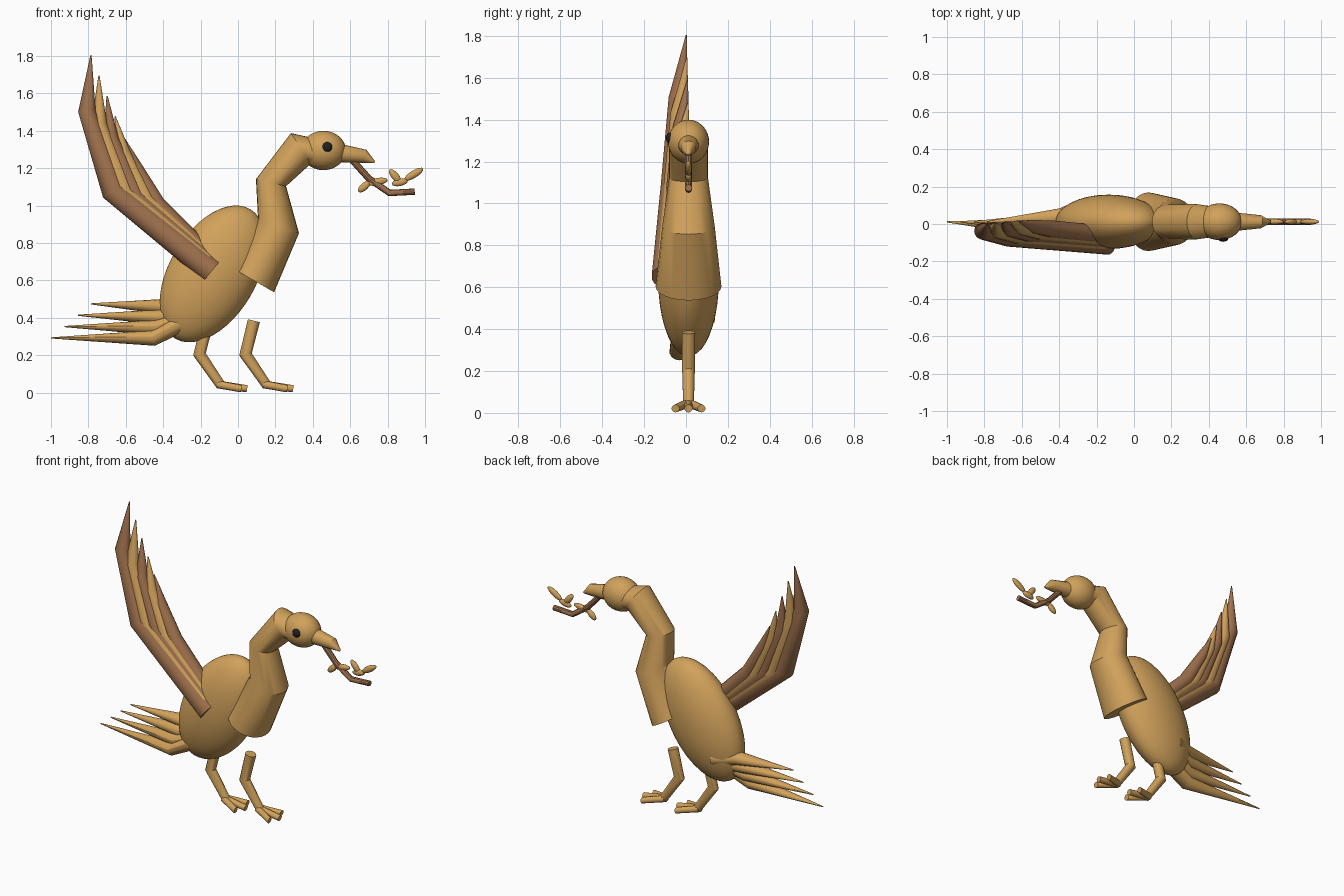
import bpy, bmesh, math
from mathutils import Vector, Matrix

if "Cube" in bpy.data.objects:
    bpy.data.objects.remove(bpy.data.objects["Cube"])

Y0 = 0.012  # middle plane of the bird


def material(name, rgb):
    m = bpy.data.materials.new(name)
    m.diffuse_color = (*rgb, 1)
    m.use_nodes = True
    m.node_tree.nodes["Principled BSDF"].inputs["Base Color"].default_value = m.diffuse_color
    return m


TAN = material("tan", (0.64, 0.36, 0.105))
BROWN = material("brown", (0.35, 0.165, 0.075))
BLACK = material("black", (0.015, 0.015, 0.017))


def finish(bm, name, mat, angle=30):
    bmesh.ops.recalc_face_normals(bm, faces=bm.faces)
    me = bpy.data.meshes.new(name)
    bm.to_mesh(me)
    bm.free()
    me.materials.append(mat)
    ob = bpy.data.objects.new(name, me)
    bpy.context.collection.objects.link(ob)
    bpy.ops.object.select_all(action='DESELECT')
    ob.select_set(True)
    bpy.context.view_layer.objects.active = ob
    bpy.ops.object.shade_smooth_by_angle(angle=math.radians(angle))
    return ob


def ellipsoid(name, mat, loc, radii, tilt=0, seg=32, rings=18):
    """Ellipsoid whose first radius is tilted up from x in the xz plane."""
    bm = bmesh.new()
    bmesh.ops.create_uvsphere(bm, u_segments=seg, v_segments=rings, radius=1)
    mtx = (Matrix.Translation(loc) @ Matrix.Rotation(-math.radians(tilt), 4, 'Y')
           @ Matrix.Diagonal((*radii, 1)))
    bmesh.ops.transform(bm, matrix=mtx, verts=bm.verts)
    return finish(bm, name, mat, 60)


def loft(name, mat, rings, sides=16):
    """Rings are (centre, half-width vector in xz, half-width in y)."""
    bm = bmesh.new()
    loops = []
    for c, u, ry in rings:
        loops.append([bm.verts.new(c + u * math.cos(a) + Vector((0, ry * math.sin(a), 0)))
                      for a in (2 * math.pi * k / sides for k in range(sides))])
    for a, b in zip(loops, loops[1:]):
        for k in range(sides):
            j = (k + 1) % sides
            bm.faces.new((a[k], a[j], b[j], b[k]))
    bm.faces.new(loops[0])
    bm.faces.new(loops[-1])
    return finish(bm, name, mat)


def tube(name, mat, pts, radii, flat=1.0, sides=14):
    """Mitred tapering tube along a path lying close to the xz plane."""
    pts = [Vector(p) for p in pts]
    rings = []
    for i, p in enumerate(pts):
        d = [(pts[j + 1] - pts[j]) for j in (i - 1, i) if 0 <= j < len(pts) - 1]
        d = [Vector((v.x, 0, v.z)).normalized() for v in d]
        t = sum(d, Vector()).normalized()
        u = Vector((-t.z, 0, t.x)) * radii[i] / max(t.dot(d[0]), 0.5)
        rings.append((p, u, radii[i] * flat))
    return loft(name, mat, rings, sides)


# Body and head
ellipsoid("body", TAN, (-0.135, Y0, 0.635), (0.40, 0.145, 0.234), 60, 40, 24)
ellipsoid("head", TAN, (0.457, Y0, 1.295), (0.12, 0.098, 0.105))
ellipsoid("eye", BLACK, (0.477, -0.077, 1.313), (0.027, 0.018, 0.027), 0, 16, 10)

# Neck: upper edge, lower edge (x, z) and sideways half-width of each ring
neck = [((-0.037, 0.67), (0.193, 0.537), 0.157), ((0.107, 0.93), (0.326, 0.853), 0.125),
        ((0.096, 1.142), (0.257, 1.104), 0.093), ((0.283, 1.388), (0.39, 1.225), 0.094),
        ((0.38, 1.366), (0.42, 1.205), 0.085)]
rings = []
for a, b, w in neck:
    a, b = Vector((a[0], Y0, a[1])), Vector((b[0], Y0, b[1]))
    rings.append(((a + b) / 2, (a - b) / 2, w))
loft("neck", TAN, rings, 24)

# Beak
tube("beak", TAN, [(0.545, Y0, 1.28), (0.675, Y0, 1.264), (0.73, Y0, 1.232)],
     [0.05, 0.036, 0.006])

# Raised wing: five overlapping feathers, alternating colours
for i in range(5):
    y = 0.008 * i
    path = [(-0.14 + 0.002 * i, -0.095 + y, 0.65 + 0.012 * i),
            (-0.668 + 0.058 * i, -0.06 + y, 1.08 - 0.018 * i),
            (-0.808 + 0.064 * i, -0.038 + y * 0.8, 1.507 - 0.073 * i),
            (-0.786 + 0.043 * i, 0.002 + y * 0.3, 1.805 - 0.109 * i)]
    s = 1 - 0.06 * i
    tube("wing_feather_%d" % (i + 1), TAN if i % 2 else BROWN, path,
         [0.07 * s, 0.062 * s, 0.046 * s, 0.003])

# Tail: four tapering feathers fanned out behind
for i in range(4):
    f = i / 3
    path = [(-0.27, -0.01 + 0.09 * f, 0.39 + 0.06 * f),
            (-0.455 + 0.055 * f, -0.03 + 0.065 * f, 0.292 + 0.168 * f),
            (-1.0 + 0.215 * f, Y0, 0.293 + 0.182 * f)]
    tube("tail_feather_%d" % (i + 1), TAN, path, [0.05, 0.041, 0.003], 1.2)

# Two legs with three toes each
for label, dx in (("front", 0.0), ("rear", -0.246)):
    tube(label + "_leg", TAN, [(0.085 + dx, Y0, 0.385), (0.04 + dx, Y0, 0.205),
                               (0.155 + dx, Y0, 0.038)], [0.033, 0.031, 0.026])
    for n, dy in enumerate((-0.062, 0, 0.062)):
        tube("%s_toe_%d" % (label, n + 1), TAN,
             [(0.135 + dx, Y0 + dy * 0.1, 0.045),
              (0.295 + dx - abs(dy) * 0.5, Y0 + dy, 0.021)], [0.021, 0.019])

# Twig held in the beak, with small leaves
tube("twig", BROWN, [(0.605, Y0, 1.25), (0.70, Y0, 1.145), (0.81, Y0, 1.068),
                     (0.945, Y0, 1.075)], [0.018, 0.018, 0.017, 0.017], 1, 10)
leaves = [(0.675, 1.102, 0.042, 42), (0.745, 1.128, 0.058, 10), (0.84, 1.158, 0.047, -50),
          (0.865, 1.125, 0.045, 12), (0.94, 1.168, 0.06, 32)]
for n, (x, z, length, tilt) in enumerate(leaves):
    ellipsoid("leaf_%d" % (n + 1), TAN, (x, Y0, z), (length, 0.015, 0.02), tilt, 14, 8)
